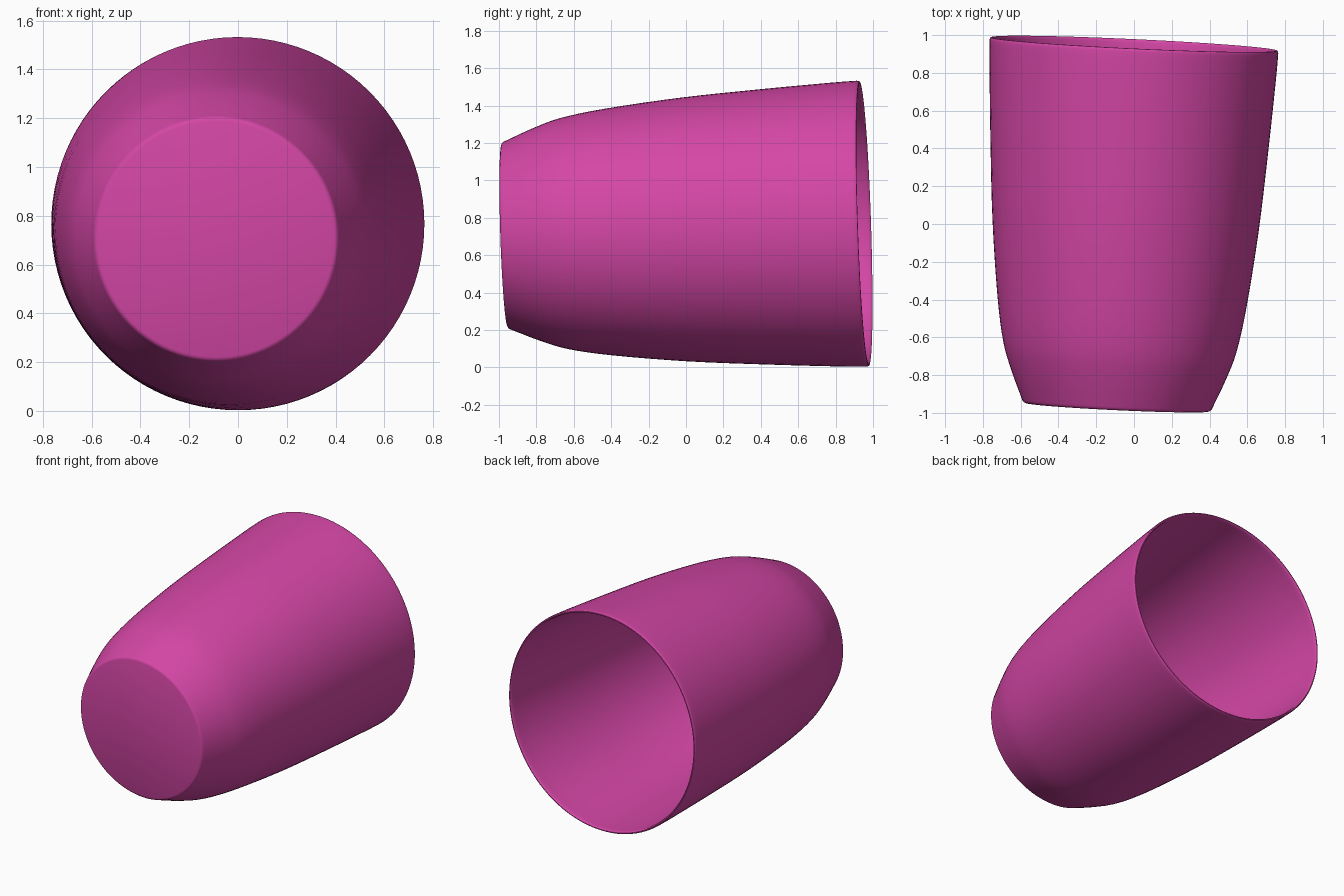
import bpy
import bmesh
import math
from mathutils import Matrix, Vector

cube = bpy.data.objects.get("Cube")
if cube:
    bpy.data.objects.remove(cube, do_unlink=True)

SEGMENTS = 96
WALL = 0.018
BASE = Vector((-0.09, -0.97, 0.705))
AXIS = Vector((0.047, 1.0, 0.033)).normalized()

# Colour
pink = bpy.data.materials.new("magenta_plastic")
pink.use_nodes = True
colour = (0.66, 0.062, 0.38, 1.0)
pink.diffuse_color = colour
pink.node_tree.nodes["Principled BSDF"].inputs["Base Color"].default_value = colour


def smooth_path(pts, steps=4):
    """Catmull-Rom curve through the points."""
    p = [Vector(q) for q in pts]
    p = [2 * p[0] - p[1]] + p + [2 * p[-1] - p[-2]]
    out = []
    for a, b, c, d in zip(p, p[1:], p[2:], p[3:]):
        for i in range(steps):
            t = i / steps
            out.append(0.5 * (2 * b + (c - a) * t + (2 * a - 5 * b + 4 * c - d) * t * t
                              + (3 * b - a - 3 * c + d) * t ** 3))
    return out + [p[-2]]


# Wall profile as (radius, height along the cup)
wall = smooth_path([(0.505, 0.02), (0.568, 0.17), (0.618, 0.32), (0.66, 0.56),
                    (0.705, 0.96), (0.735, 1.37), (0.759, 1.77), (0.765, 1.91)])
foot = [Vector(q) for q in ((0, 0), (0.484, 0), (0.495, 0.004), (0.501, 0.011))]
lip = [Vector(q) for q in ((0.764, 1.919), (0.760, 1.926), (0.754, 1.927), (0.749, 1.921))]
inner = [Vector((v.x - WALL, v.y)) for v in reversed(wall)]
floor = [Vector((0.475, WALL)), Vector((0, WALL))]
profile = foot + wall + lip + inner + floor

# Cup: revolve the profile into a closed, hollow shell
bm = bmesh.new()
verts = [bm.verts.new((v.x, 0, v.y)) for v in profile]
edges = [bm.edges.new(pair) for pair in zip(verts, verts[1:])]
bmesh.ops.spin(bm, geom=verts + edges, cent=(0, 0, 0), axis=(0, 0, 1),
               angle=math.tau, steps=SEGMENTS, use_duplicate=False)
bmesh.ops.remove_doubles(bm, verts=bm.verts, dist=0.0005)
bmesh.ops.recalc_face_normals(bm, faces=bm.faces)

# Lay the cup on its side with a slight tilt
turn = AXIS.to_track_quat('Z', 'Y').to_matrix().to_4x4()
bm.transform(Matrix.Translation(BASE) @ turn)

mesh = bpy.data.meshes.new("cup")
bm.to_mesh(mesh)
bm.free()
mesh.materials.append(pink)
cup = bpy.data.objects.new("cup", mesh)
bpy.context.collection.objects.link(cup)

bpy.ops.object.select_all(action='DESELECT')
cup.select_set(True)
bpy.context.view_layer.objects.active = cup
bpy.ops.object.shade_smooth_by_angle(angle=math.radians(50))
